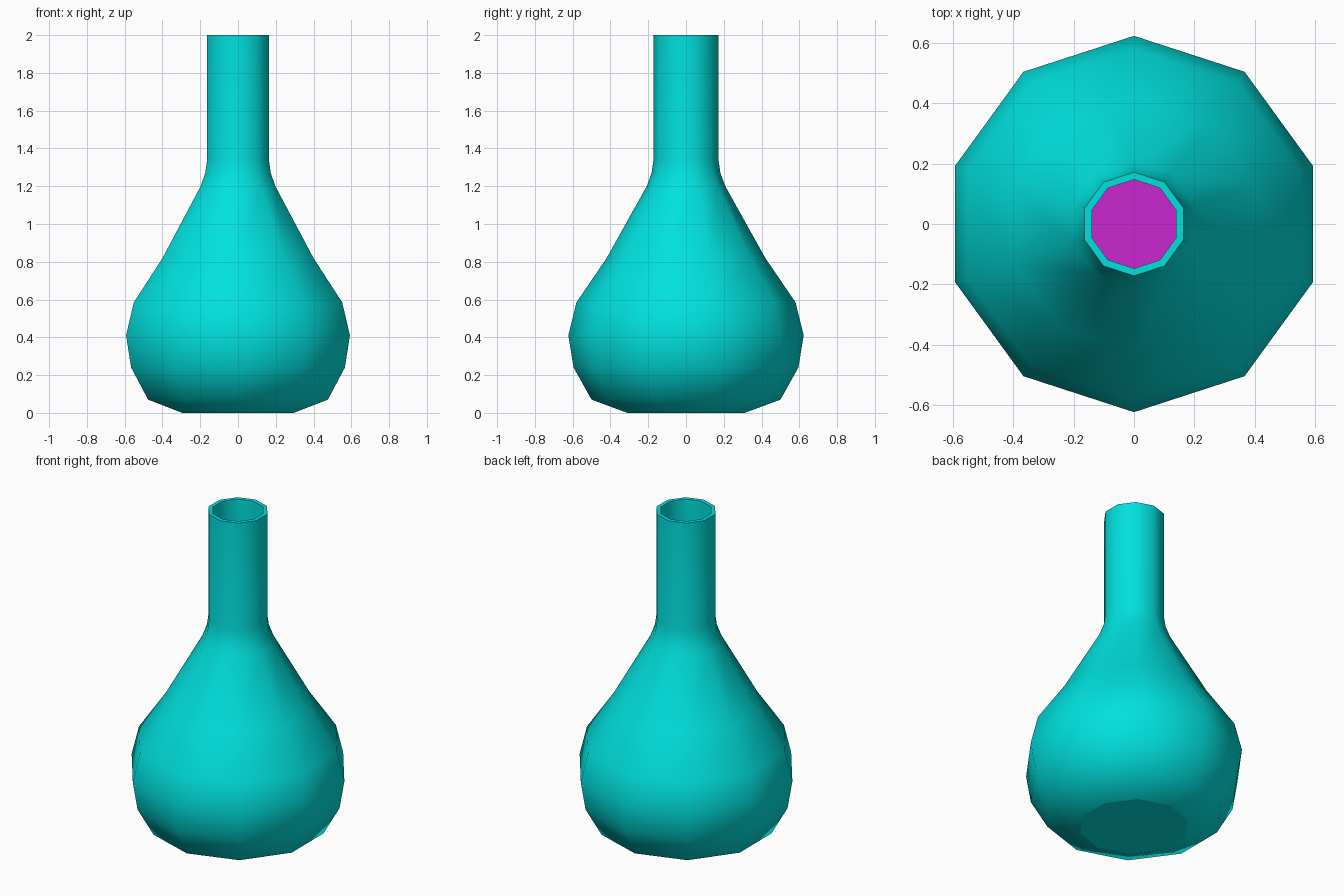
import bpy, bmesh, math

if "Cube" in bpy.data.objects:
    bpy.data.objects.remove(bpy.data.objects["Cube"])

SIDES = 10
WALL = 0.025


def material(name, color):
    mat = bpy.data.materials.new(name)
    mat.diffuse_color = color
    mat.use_nodes = True
    mat.node_tree.nodes["Principled BSDF"].inputs["Base Color"].default_value = mat.diffuse_color
    return mat


def lathe(name, profile, mat, sharp_rings):
    """Spin (radius, z) points round z, cap both ends; listed rings stay sharp."""
    bm = bmesh.new()
    rings = []
    for r, z in profile:
        ring = []
        for i in range(SIDES):
            a = math.pi / 2 + 2 * math.pi * i / SIDES
            ring.append(bm.verts.new((r * math.cos(a), r * math.sin(a), z)))
        rings.append(ring)
    for low, high in zip(rings, rings[1:]):
        for i in range(SIDES):
            j = (i + 1) % SIDES
            bm.faces.new((low[i], low[j], high[j], high[i]))
    bm.faces.new(rings[0][::-1])
    bm.faces.new(rings[-1])
    for f in bm.faces:
        f.smooth = True
    for k in sharp_rings:
        for i in range(SIDES):
            bm.edges.get((rings[k][i], rings[k][(i + 1) % SIDES])).smooth = False
    mesh = bpy.data.meshes.new(name)
    bm.to_mesh(mesh)
    bm.free()
    mesh.materials.append(mat)
    obj = bpy.data.objects.new(name, mesh)
    bpy.context.collection.objects.link(obj)
    return obj


glass = material("teal_glass", (0.0, 0.75, 0.73, 1))
purple = material("magenta_liquid", (0.6, 0.02, 0.63, 1))

# Bulb, shoulder and neck, outside from base to rim
outer = [(0.31, 0), (0.50, 0.07), (0.595, 0.24), (0.623, 0.41), (0.58, 0.585),
         (0.42, 0.82), (0.208, 1.20), (0.182, 1.27), (0.172, 1.34), (0.172, 2.0)]

# Flask: outer wall, flat rim, then inner wall back down to the inner floor
inner = [(r - WALL, z) for r, z in outer[1:]]
inner.insert(0, (0.295, WALL))
inner[1] = (0.48, 0.09)
n = len(outer)
lathe("flask", outer + inner[::-1], glass, (0, n - 1, n, 2 * n - 1))

# Liquid filling the lower bulb, just clear of the inner wall
fill = [(r - 0.006, z + 0.004) for r, z in inner[:5]]
lathe("liquid", fill, purple, (0, len(fill) - 1))
